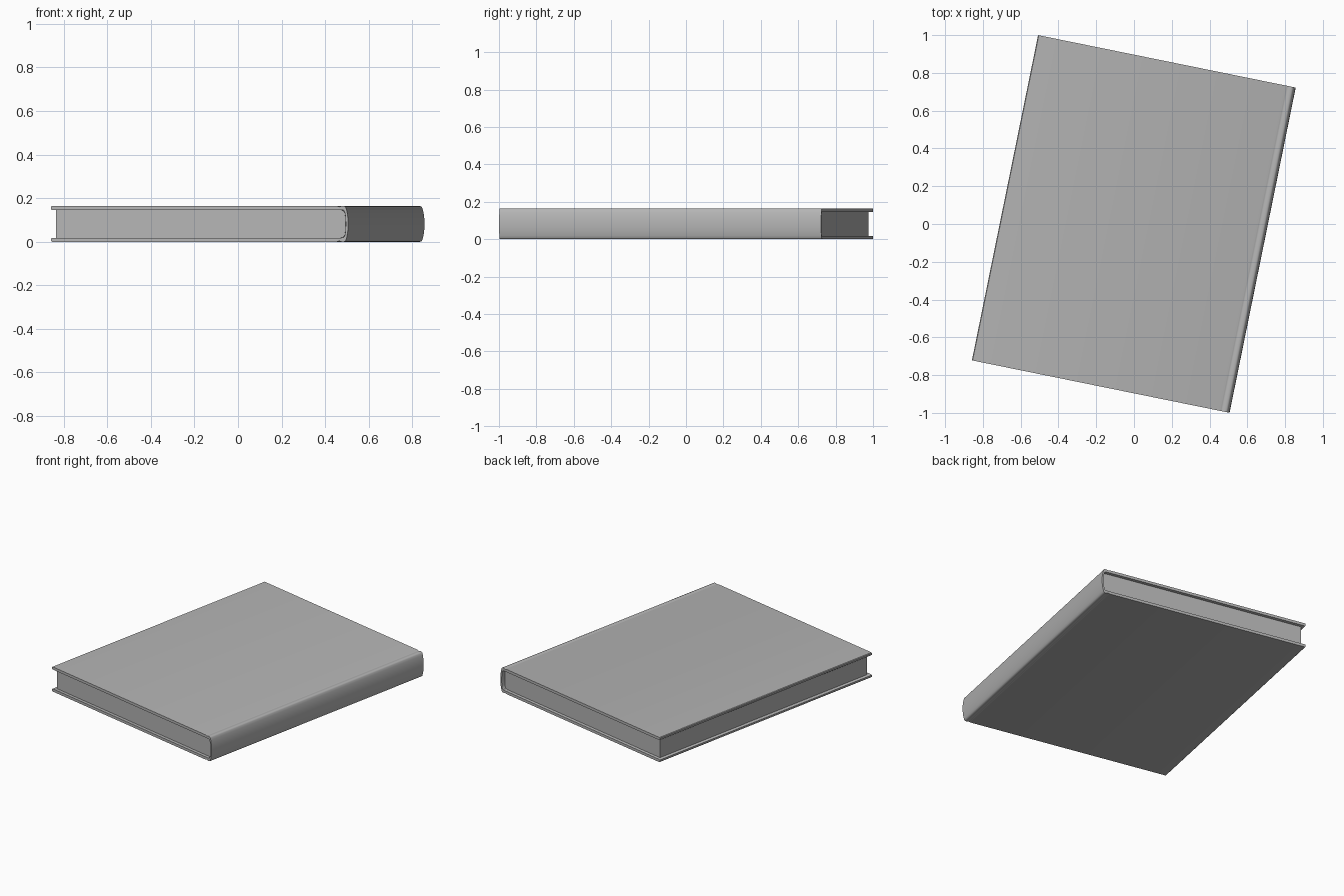
import bpy, bmesh, math

if "Cube" in bpy.data.objects:
    bpy.data.objects.remove(bpy.data.objects["Cube"])

MID = 0.082                      # half of the book thickness
TURN = math.radians(-11.5)       # book lies turned on the ground

# Mid grey for cover and pages
grey = bpy.data.materials.new("mid_grey")
grey.diffuse_color = (0.46, 0.46, 0.46, 1)
grey.use_nodes = True
grey.node_tree.nodes["Principled BSDF"].inputs["Base Color"].default_value = grey.diffuse_color


def extrude_profile(name, pts, length):
    """Solid from an x/z profile extruded along y, centred on y = 0."""
    bm = bmesh.new()
    verts = [bm.verts.new((x, -length / 2, z + MID)) for x, z in pts]
    face = bm.faces.new(verts)
    geo = bmesh.ops.extrude_face_region(bm, geom=[face])["geom"]
    moved = [g for g in geo if isinstance(g, bmesh.types.BMVert)]
    bmesh.ops.translate(bm, verts=moved, vec=(0, length, 0))
    bmesh.ops.recalc_face_normals(bm, faces=bm.faces)
    mesh = bpy.data.meshes.new(name)
    bm.to_mesh(mesh)
    bm.free()
    mesh.materials.append(grey)
    obj = bpy.data.objects.new(name, mesh)
    bpy.context.collection.objects.link(obj)
    obj.rotation_euler.z = TURN
    bpy.context.view_layer.objects.active = obj
    obj.select_set(True)
    bpy.ops.object.shade_smooth_by_angle(angle=math.radians(40))
    obj.select_set(False)
    return obj


def mirror_z(pts):
    return [(x, -z) for x, z in reversed(pts)]


# Cover: boards, shallow hinge grooves and rounded spine in one wrapped profile
outer = [(-.693, .064), (-.697, .067), (-.697, .078), (-.693, .082),
         (.642, .082), (.648, .080), (.653, .0785), (.658, .080), (.664, .082),
         (.674, .082), (.680, .080), (.684, .075), (.688, .062),
         (.692, .042), (.6945, .02)]
inner = [(.683, .02), (.681, .042), (.678, .056), (.672, .063), (.660, .064)]
extrude_profile("cover", outer + [(.695, 0)] + mirror_z(outer)
                + mirror_z(inner) + [(.684, 0)] + inner, 1.757)

# Page block with a gently rounded back
back = [(.655, .064), (.667, .061), (.674, .053), (.678, .03)]
extrude_profile("pages", [(-.677, -.064), (-.677, .064)] + back
                + mirror_z(back), 1.715)
